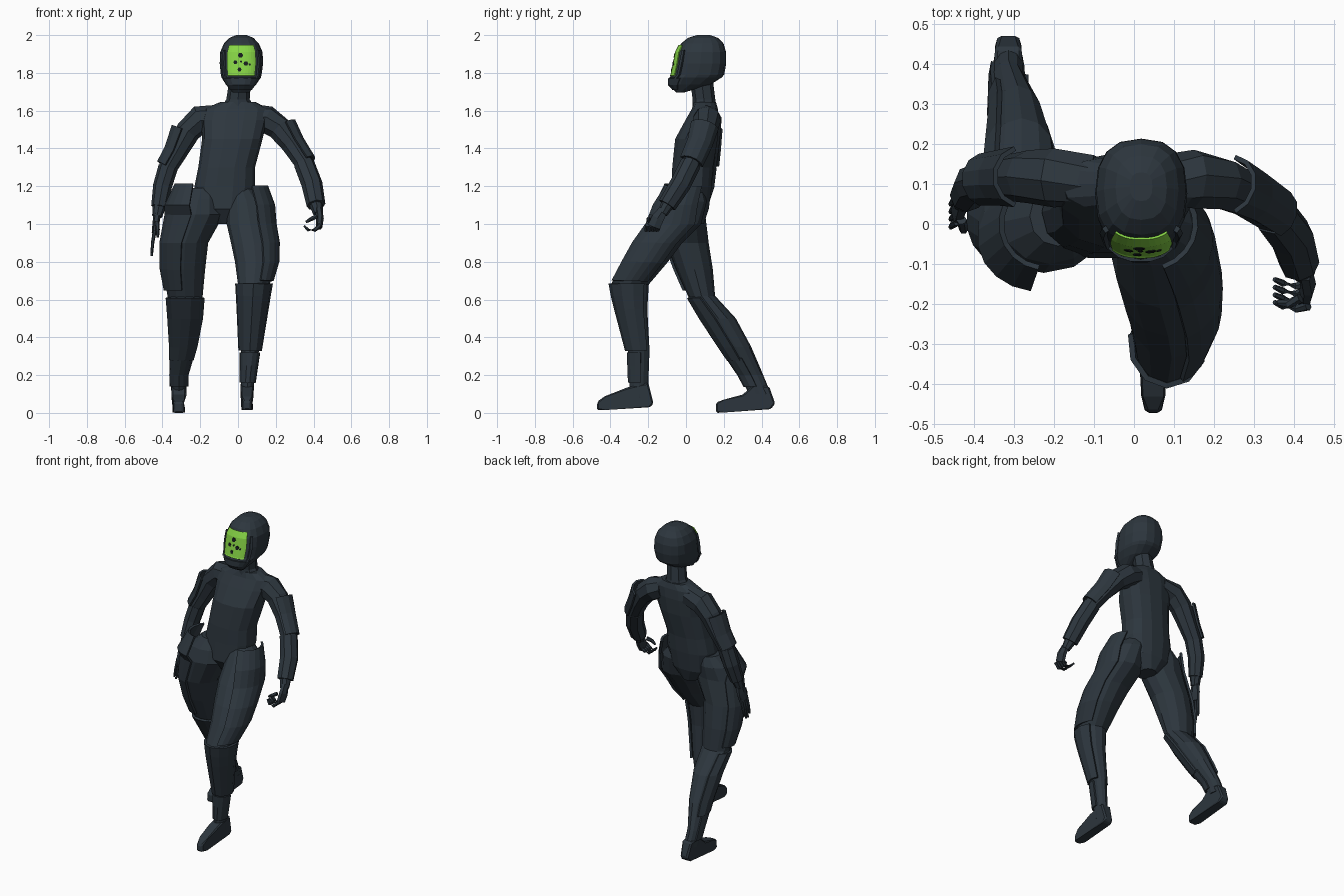
import bpy, bmesh, math
from mathutils import Vector


def material(name, rgb):
    m = bpy.data.materials.new(name)
    m.diffuse_color = (*rgb, 1)
    return m


SUIT = material("dark slate suit", (0.026, 0.037, 0.048))
GREEN = material("visor green", (0.24, 0.66, 0.06))
BLACK = material("near black marks", (0.008, 0.011, 0.012))


def skin(name, rows, closed, mat=SUIT, thick=0.0):
    """Join rows of points into a surface; closed rows get end caps."""
    bm = bmesh.new()
    vs = [[bm.verts.new(p) for p in row] for row in rows]
    n = len(vs[0])
    for a, b in zip(vs, vs[1:]):
        for i in range(n if closed else n - 1):
            j = (i + 1) % n
            bm.faces.new((a[i], a[j], b[j], b[i]))
    if closed:
        bm.faces.new(vs[0])
        bm.faces.new(vs[-1])
    bmesh.ops.recalc_face_normals(bm, faces=bm.faces)
    me = bpy.data.meshes.new(name)
    bm.to_mesh(me)
    bm.free()
    ob = bpy.data.objects.new(name, me)
    bpy.context.collection.objects.link(ob)
    me.materials.append(mat)
    if thick:
        s = ob.modifiers.new("thickness", 'SOLIDIFY')
        s.thickness, s.offset = thick, 0
    return ob


def spread(a0, a1, n):
    return [math.radians(a0 + (a1 - a0) * i / n) for i in range(n + 1)]


def oval(ring, angles, off=0, p=1.0):
    z, cx, cy, hx, hy = ring
    f = lambda t: math.copysign(abs(t) ** p, t)
    return [(cx + (hx + off) * f(math.cos(a)), cy + (hy + off) * f(math.sin(a)), z) for a in angles]


def ring_at(rings, z):
    """Interpolated horizontal ring at height z."""
    rings = sorted(rings)
    for a, b in zip(rings, rings[1:]):
        if a[0] <= z <= b[0]:
            t = (z - a[0]) / (b[0] - a[0])
            return [u + (v - u) * t for u, v in zip(a, b)]
    return rings[0] if z < rings[0][0] else rings[-1]


def body(name, rings, n=12, p=1.0):
    return skin(name, [oval(r, spread(0, 360, n)[:-1], 0, p) for r in rings], True)


def shell(name, rings, heights, a0, a1, off, mat=SUIT, thick=0.014, n=7, p=1.0):
    rows = [oval(ring_at(rings, z), spread(a0, a1, n), off, p) for z in heights]
    return skin(name, rows, False, mat, thick)


def tube(name, path, side, arc=None, n=8, off=0):
    """Tube along points (x, y, z, radius[, second radius]); side is the outward x sign."""
    pts = [Vector(q[:3]) for q in path]
    angles = spread(*arc, 5) if arc else spread(0, 360, n)[:-1]
    rows = []
    for i, q in enumerate(path):
        t = (pts[min(i + 1, len(pts) - 1)] - pts[max(i - 1, 0)]).normalized()
        s = Vector((side, 0, 0))
        u = (s - t * s.dot(t)).normalized()
        v = t.cross(u)
        rv = q[4] if len(q) > 4 else q[3]
        rows.append([pts[i] + u * (q[3] + off) * math.cos(a) + v * (rv + off) * math.sin(a) for a in angles])
    return skin(name, rows, not arc, SUIT, 0.012 if arc else 0)


# Torso and neck, rings are (z, cx, cy, half x, half y)
torso = [(1.0, -.07, .03, .05, .065), (1.08, -.075, .018, .14, .105), (1.2, -.07, .03, .16, .108),
         (1.3, -.06, .035, .15, .11), (1.45, -.03, .055, .16, .115), (1.55, -.02, .085, .175, .09),
         (1.61, -.01, .1, .17, .07), (1.645, 0, .1, .095, .06)]
body("torso", torso, 14, .85)
body("neck", [(1.58, 0, .1, .11, .065), (1.66, 0, .095, .062, .06), (1.78, .012, .08, .055, .06)], 8)

# Helmet
head = [(1.697, .015, -.03, .045, .022), (1.738, .016, .02, .08, .11), (1.775, .017, .05, .104, .138),
        (1.79, .017, .064, .108, .138), (1.85, .018, .076, .115, .137), (1.91, .018, .081, .112, .131),
        (1.955, .018, .086, .093, .113), (1.985, .018, .09, .064, .08), (2.0, .018, .093, .028, .036)]
P = .8
body("helmet", head, 16, P)
shell("chin_guard", head, [1.712, 1.738, 1.772], -150, -30, .002, thick=.01, p=P)
for s, a in (("left", -142), ("right", -46)):
    shell("cheek_guard_" + s, head, [1.77, 1.79, 1.85, 1.92], a, a + 8, .004, n=1, p=P)

# Glowing visor with small dark marks
shell("visor", head, [1.785, 1.79, 1.82, 1.85, 1.88, 1.91, 1.946], -124, -56, .005, GREEN, .006, 10, P)
for i, (x, z, r) in enumerate([(.013, 1.893, .014), (-.014, 1.857, .011), (.042, 1.85, .013),
                               (.008, 1.818, .011), (.016, 1.86, .006), (.062, 1.845, .006)]):
    rows = []
    for d in (.0105, .007):
        row = []
        for a in spread(0, 360, 6)[:-1]:
            px, pz = x + r * math.cos(a), z + r * math.sin(a)
            _, cx, cy, hx, hy = ring_at(head, pz)
            u = abs(px - cx) / (hx + d)
            row.append((px, cy - (hy + d) * (1 - u ** (2 / P)) ** (P / 2), pz))
        rows.append(row)
    skin(f"visor_mark_{i}", rows, True, BLACK)

# Legs: forward leg on +x, trailing leg on -x
front = [(1.19, .02, .02, .06, .07), (1.12, .045, 0, .1, .11), (1.0, .065, -.065, .125, .145),
         (.9, .085, -.15, .122, .13), (.8, .094, -.215, .11, .12), (.68, .084, -.297, .084, .1),
         (.55, .077, -.285, .07, .08), (.33, .064, -.25, .047, .057), (.15, .05, -.25, .034, .05),
         (.08, .048, -.25, .033, .05)]
rear = [(1.19, -.19, .02, .07, .075), (1.13, -.21, .005, .12, .105), (1.05, -.225, -.01, .15, .112),
        (.9, -.28, .008, .122, .112), (.76, -.287, .045, .113, .097), (.62, -.28, .082, .093, .072),
        (.5, -.28, .172, .083, .092), (.35, -.29, .262, .063, .083), (.2, -.313, .345, .042, .064),
        (.1, -.313, .392, .04, .058)]
body("front_leg", front)
body("rear_leg", rear)

# Thigh plates rise above the hip; shin guards wrap front and outer side
front_plate = [(1.2, .03, .0, .115, .105), (1.1, .05, -.04, .132, .13)] + front[2:]
rear_plate = [(1.21, -.222, .0, .1, .1), (1.1, -.235, -.035, .14, .118)] + rear[2:]
shell("front_thigh_plate", front_plate, [1.2, 1.1, 1.0, .9, .8, .7], -70, 45, .008)
shell("rear_thigh_plate", rear_plate, [1.21, 1.1, 1.05, .9, .76, .65], 135, 262, .009)
shell("front_shin_guard", front, [.685, .62, .55, .33], -190, 40, .009)
shell("rear_shin_guard", rear, [.61, .5, .35, .28], 130, 350, .007)
shell("front_ankle_guard", front, [.32, .25, .16], -190, 10, .004, thick=.01)
shell("rear_ankle_guard", rear, [.29, .2, .14], 150, 360, .004, thick=.01)

# Feet: side profiles (y, z, side inset) given width in x
FEET = {"front_foot": (.008, .088, [(-.472, .015, .022), (-.469, .06, .022), (-.43, .088, .006), (-.31, .135, .004),
                                    (-.2, .16, .004), (-.172, .05, .014), (-.19, .03, .006), (-.43, .015, .002)]),
        "rear_foot": (-.357, -.27, [(.16, 0, .02), (.16, .055, .02), (.2, .07, .006), (.3, .097, .004), (.36, .15, .004),
                                    (.44, .14, .01), (.472, .05, .02), (.45, .02, .008), (.2, .002, .002)])}
for name, (x0, x1, prof) in FEET.items():
    foot = skin(name, [[(x + d * i, y, z) for y, z, i in prof] for x, d in ((x0, 1), (x1, -1))], True)
    bev = foot.modifiers.new("soft edges", 'BEVEL')
    bev.width, bev.segments = .008, 1

# Arms with shoulder plates and forearm gauntlets
ARMS = {"left": (-1, (.052, .05, .042),
                 [(-.1, .11, 1.57, .065), (-.2, .115, 1.555, .074), (-.265, .118, 1.49, .066),
                  (-.325, .115, 1.38, .056), (-.37, .11, 1.3, .05), (-.4, .1, 1.2, .045),
                  (-.418, .07, 1.09, .034), (-.428, .055, 1.04, .027)]),
        "right": (1, (.055, .056, .05),
                  [(.08, .11, 1.57, .065), (.15, .112, 1.555, .074), (.22, .1, 1.505, .066),
                   (.285, .07, 1.42, .056), (.35, .025, 1.32, .05), (.392, -.03, 1.21, .045),
                   (.413, -.1, 1.1, .035), (.425, -.125, 1.055, .027)])}
for name, (side, radii, path) in ARMS.items():
    tube(f"{name}_arm", path, side)
    low, high = Vector(path[4][:3]), Vector(path[2][:3])
    top = high.lerp(Vector(path[3][:3]), .1) + Vector((side * .008, 0, .018))
    tube(f"{name}_upper_arm_plate", [(*top, .063), path[3], (*low, .052)], side, (-75, 75), off=.01)
    tube(f"{name}_gauntlet", [(*path[4 + i][:3], r) for i, r in enumerate(radii)], side)

# Hands: flat palm, four fingers and a thumb
tube("left_palm", [(-.428, .058, 1.05, .02, .028), (-.435, .045, 1.0, .018, .04), (-.442, .035, .95, .015, .038)], -1, n=6)
tube("left_thumb", [(-.43, .01, 1.01, .013), (-.425, -.015, .97, .011), (-.425, -.018, .93, .007)], -1, n=6)
tube("right_palm", [(.427, -.12, 1.075, .02, .028), (.434, -.15, 1.03, .02, .038), (.43, -.17, .985, .017, .038)], 1, n=6)
tube("right_thumb", [(.415, -.185, 1.04, .013), (.385, -.2, 1.025, .011), (.36, -.195, 1.01, .007)], 1, n=6)
for i in range(4):
    d = i * .019
    tip = .83 + .02 * abs(i - 1.5) - .01
    tube(f"left_finger_{i}", [(-.441, .005 + d, .965, .01), (-.452, -.002 + d, .9, .009),
                              (-.457, -.008 + d, tip, .006)], -1, n=6)
    tube(f"right_finger_{i}", [(.435, -.205 + d, .995 - d * .1, .011), (.405, -.212 + d, .967, .01),
                               (.372, -.205 + d, .968, .009), (.35, -.195 + d, .99, .006)], 1, n=6)
